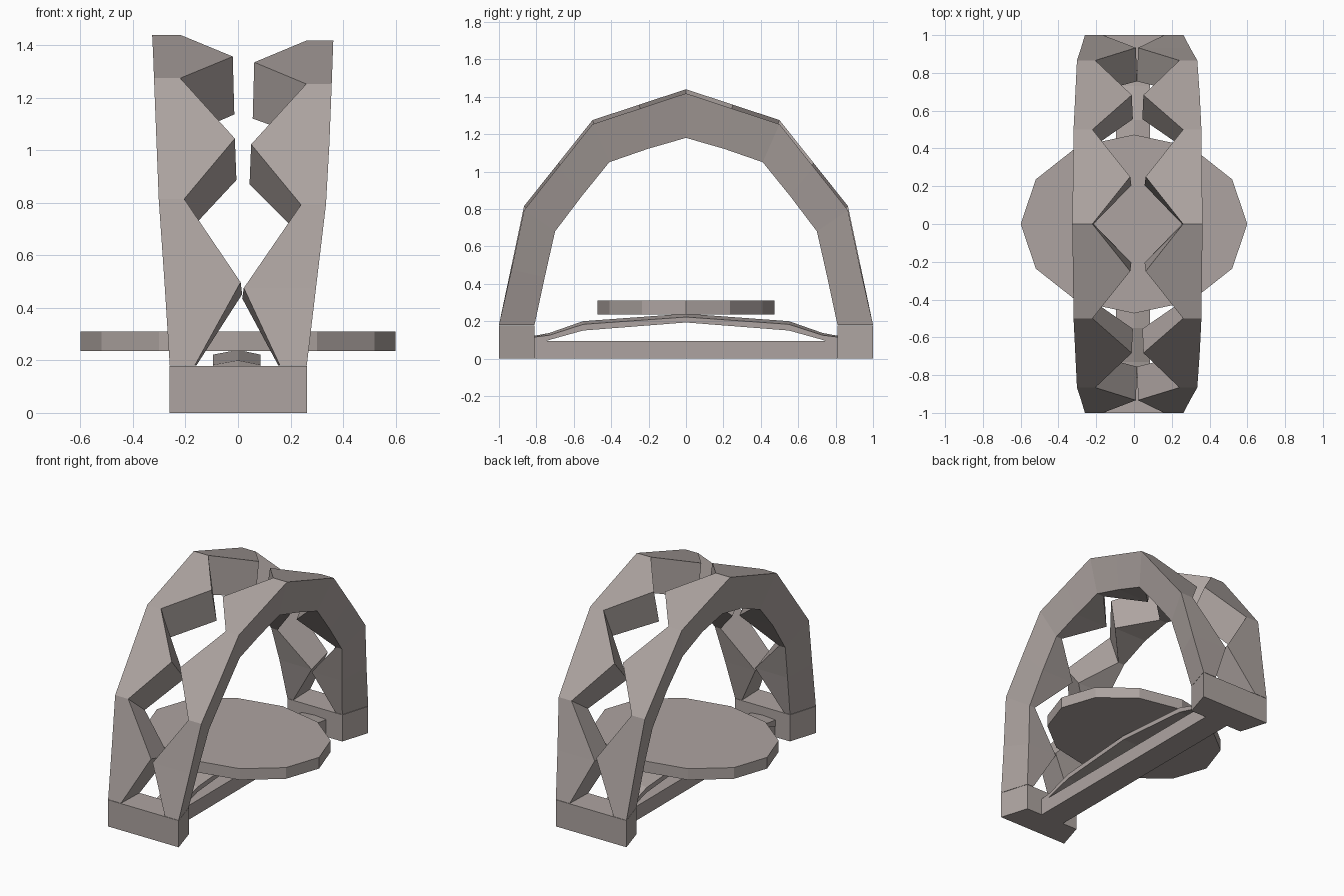
import bpy, bmesh, math

if "Cube" in bpy.data.objects:
    bpy.data.objects.remove(bpy.data.objects["Cube"])

stone = bpy.data.materials.new("warm_grey_stone")
stone.diffuse_color = (.42, .372, .355, 1)
stone.use_nodes = True
stone.node_tree.nodes["Principled BSDF"].inputs["Base Color"].default_value = stone.diffuse_color


def sweep(name, rings):
    """Bridge matching closed cross-sections and cap both ends."""
    bm = bmesh.new()
    loops = [[bm.verts.new(p) for p in r] for r in rings]
    n = len(loops[0])
    for a, b in zip(loops, loops[1:]):
        for i in range(n):
            j = (i + 1) % n
            bm.faces.new((a[i], a[j], b[j], b[i]))
    bm.faces.new(loops[0])
    bm.faces.new(loops[-1])
    bmesh.ops.recalc_face_normals(bm, faces=bm.faces)
    me = bpy.data.meshes.new(name)
    bm.to_mesh(me)
    bm.free()
    me.materials.append(stone)
    ob = bpy.data.objects.new(name, me)
    bpy.context.collection.objects.link(ob)
    return ob


def mirrored(half):
    """Half path from +y to the crown, continued down to -y."""
    return [(s, 1) for s in half] + [(s, -1) for s in half[-2::-1]]


# Arch profile nodes: outer y, z and inner y, z
nodes = [(1, .18, .81, .18), (.866, .815, .70, .68), (.5, 1.275, .41, 1.05), (0, 1.44, 0, 1.18)]
profile = [nodes[0]]
for a, b in zip(nodes, nodes[1:]):
    profile += [tuple((p + q) / 2 for p, q in zip(a, b)), b]

# Zigzag ribs: outer edge x, inner edge x at each station, drop, lift of the inner waist
ribs = {
    "left_arch_rib": ([-.26, -.28, -.302, -.311, -.32, -.323, -.327],
                      [-.165, .01, -.205, -.012, -.22, -.02, -.22], 0, .022, 1),
    "right_arch_rib": ([.262, .297, .335, .348, .357, .36, .363],
                       [.16, .022, .24, .05, .26, .062, .26], .022, .006, -1),
}
taper = .058  # flanks lean toward the centre on the inside of the arch
for name, (edge, zig, drop, lift, side) in ribs.items():
    rings = []
    for (p, e, i, k), s in mirrored(list(zip(profile, edge, zig, range(7)))):
        oy, oz, iy, iz = p
        d = drop if k else 0
        if k % 2:
            iz += lift
        rings.append([(e, s * oy, oz - d), (i, s * oy, oz - d),
                      (i + side * .006, s * iy, iz), (e + side * taper, s * iy, iz)])
    sweep(name, rings)

# Feet, narrower on the inside
for s, name in ((-1, "front_foot"), (1, "back_foot")):
    sweep(name, [[(-.26, s, z), (.262, s, z), (.204, s * .81, z), (-.202, s * .81, z)]
                 for z in (0, .178)])

# Base beam between the feet
sweep("base_beam", [[(-.09, y, 0), (.085, y, 0), (.085, y, .095), (-.09, y, .095)]
                    for y in (-.81, .81)])

# Shallow ridged bow: y, ridge z, side z, underside z
bow = [(.81, .122, .115, .07), (.73, .137, .125, .10), (.55, .20, .183, .15), (0, .24, .222, .193)]
sweep("support_bow", [[(-.095, s * y, side), (0, s * y, top), (.085, s * y, side),
                       (.085, s * y, low), (-.095, s * y, low)]
                      for (y, top, side, low), s in mirrored(bow)])

# Oval twelve-sided platform
sweep("oval_platform", [[(.6 * math.cos(k * math.pi / 6), .473 * math.sin(k * math.pi / 6), z)
                         for k in range(12)] for z in (.235, .31)])
